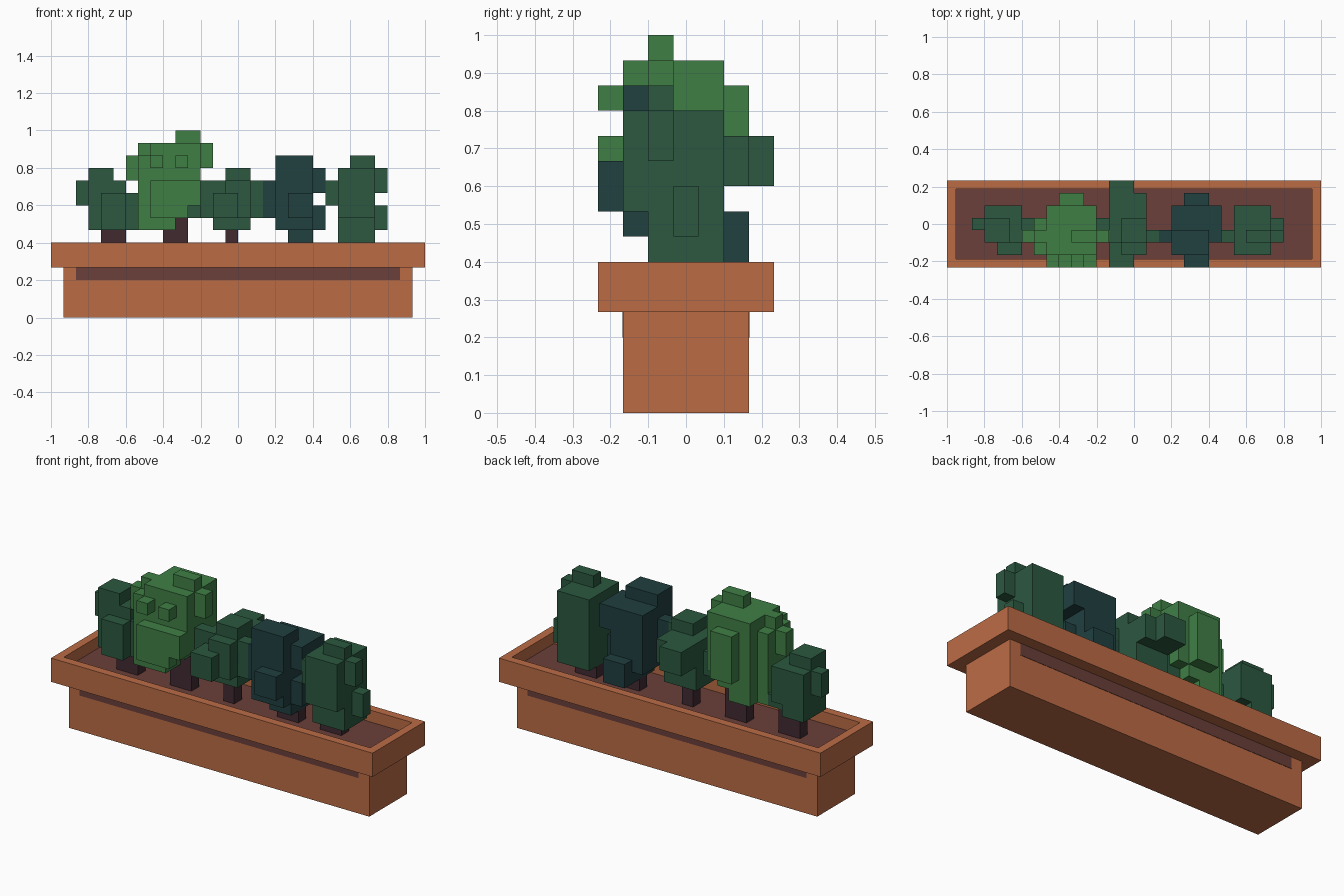
import bpy, bmesh
from mathutils import Vector
from itertools import product

if "Cube" in bpy.data.objects:
    bpy.data.objects.remove(bpy.data.objects["Cube"], do_unlink=True)

U = 1 / 15  # size of one block


def material(name, rgb):
    m = bpy.data.materials.new(name)
    m.use_nodes = True
    m.diffuse_color = (*rgb, 1)
    bsdf = m.node_tree.nodes["Principled BSDF"]
    bsdf.inputs["Base Color"].default_value = (*rgb, 1)
    bsdf.inputs["Roughness"].default_value = 0.9
    return m


TERRACOTTA = material("terracotta", (0.50, 0.15, 0.06))
SOIL = material("soil brown", (0.145, 0.05, 0.042))
BARK = material("dark bark", (0.051, 0.023, 0.03))
LIGHT = material("light green", (0.05, 0.212, 0.06))
DARK = material("dark green", (0.025, 0.098, 0.051))
TEAL = material("teal green", (0.015, 0.05, 0.051))


def finish(bm, name, *mats):
    bmesh.ops.recalc_face_normals(bm, faces=bm.faces[:])
    bmesh.ops.scale(bm, vec=(U, U, U), verts=bm.verts[:])
    me = bpy.data.meshes.new(name)
    bm.to_mesh(me)
    bm.free()
    for m in mats:
        me.materials.append(m)
    ob = bpy.data.objects.new(name, me)
    bpy.context.collection.objects.link(ob)
    return ob


def add_box(bm, x0, x1, y0, y1, z0, z1):
    verts = bmesh.ops.create_cube(bm, size=1)["verts"]
    for v in verts:
        v.co = Vector(((x0 + x1) / 2 + v.co.x * (x1 - x0),
                       (y0 + y1) / 2 + v.co.y * (y1 - y0),
                       (z0 + z1) / 2 + v.co.z * (z1 - z0)))


def box(name, mat, *dims):
    bm = bmesh.new()
    add_box(bm, *dims)
    return finish(bm, name, mat)


def bush(name, mat, boxes):
    """Union of block-aligned boxes, keeping only the outer skin.
    Each box is x0, x1, y0, y1, z0, z1; y counts from the planter's front."""
    cells = set()
    for x0, x1, y0, y1, z0, z1 in boxes:
        cells |= set(product(range(x0, x1), range(y0, y1), range(z0, z1)))
    bm = bmesh.new()
    for c in sorted(cells):
        for axis in range(3):
            for side in (0, 1):
                near = list(c)
                near[axis] += 2 * side - 1
                if tuple(near) in cells:
                    continue
                corners = []
                for a, b in ((0, 0), (1, 0), (1, 1), (0, 1)):
                    p = list(c)
                    p[axis] += side
                    p[(axis + 1) % 3] += a
                    p[(axis + 2) % 3] += b
                    corners.append(bm.verts.new((p[0], p[1] - 3.5, p[2])))
                bm.faces.new(corners if side else corners[::-1])
    bmesh.ops.remove_doubles(bm, verts=bm.verts[:], dist=1e-4)
    bmesh.ops.dissolve_limit(bm, angle_limit=0.01, verts=bm.verts[:], edges=bm.edges[:])
    return finish(bm, name, mat)


# Planter: lower trough, and a rim with the soil bed sunk into it
box("planter_trough", TERRACOTTA, -14, 14, -2.5, 2.5, 0, 4)
bm = bmesh.new()
add_box(bm, -15, 15, -3.5, 3.5, 4, 6)
bm.normal_update()
top = max(bm.faces, key=lambda f: f.calc_center_median().z)
bmesh.ops.inset_region(bm, faces=[top], thickness=1)
bed = bmesh.ops.extrude_discrete_faces(bm, faces=[top])["faces"][0]
bmesh.ops.translate(bm, vec=(0, 0, -1), verts=bed.verts[:])
bed.material_index = 1
finish(bm, "planter_rim", TERRACOTTA, SOIL)

# Dark band under the rim, front and back
for side, s in (("front", -1), ("back", 1)):
    box(side + "_band", SOIL, -13, 13, s * 2.5 - 0.03, s * 2.5 + 0.03, 3, 4)

# Trunks
for i, (x0, x1, z1) in enumerate([(-11, -9, 7), (-6, -4, 8), (-1, 0, 7), (4, 6, 6), (8, 10, 6)]):
    box(f"trunk_{i + 1}", BARK, x0, x1, -0.5, 0.5, 5, z1)

# Bushes, from -x to +x
bush("small_bush", DARK, [
    (-12, -10, 2, 4, 8, 12), (-13, -9, 3, 4, 9, 11), (-12, -9, 2, 5, 8, 11),
    (-11, -9, 1, 2, 7, 10), (-9, -8, 2, 3, 7, 10), (-12, -10, 2, 5, 7, 9),
    (-10, -8, 2, 4, 7, 8)])
bush("tall_bush", LIGHT, [
    (-8, -5, 1, 4, 7, 13), (-7, -5, 4, 5, 7, 13), (-7, -3, 1, 5, 9, 13),
    (-7, -3, 1, 5, 13, 14), (-8, -2, 2, 3, 12, 14), (-9, -3, 2, 3, 11, 13),
    (-5, -3, 2, 3, 14, 15), (-6, -4, 5, 6, 9, 13), (-7, -3, 0, 1, 9, 11),
    (-7, -4, 0, 1, 8, 9), (-7, -6, 0, 1, 12, 13), (-5, -4, 0, 1, 12, 13),
    (-6, -4, 2, 5, 8, 9)])
bush("middle_bush", DARK, [
    (-2, 1, 2, 5, 7, 11), (-3, 2, 2, 3, 8, 11), (-1, 1, 2, 4, 11, 12),
    (-2, 0, 0, 2, 8, 10), (-1, 1, 1, 2, 8, 11), (-2, 0, 5, 7, 9, 11),
    (0, 1, 5, 6, 9, 11), (-4, -2, 3, 4, 8, 10)])
bush("teal_bush", TEAL, [
    (4, 6, 2, 6, 6, 8), (3, 6, 1, 5, 7, 12), (2, 3, 2, 3, 9, 11),
    (3, 6, 1, 3, 12, 13), (4, 6, 0, 1, 8, 10), (6, 7, 2, 5, 10, 12),
    (6, 7, 2, 4, 7, 9), (1, 3, 2, 3, 8, 10)])
bush("right_bush", DARK, [
    (8, 11, 2, 5, 6, 12), (9, 11, 2, 3, 12, 13), (8, 11, 1, 2, 8, 12),
    (7, 8, 2, 3, 9, 11), (11, 12, 2, 3, 10, 12), (11, 12, 3, 4, 7, 9)])
